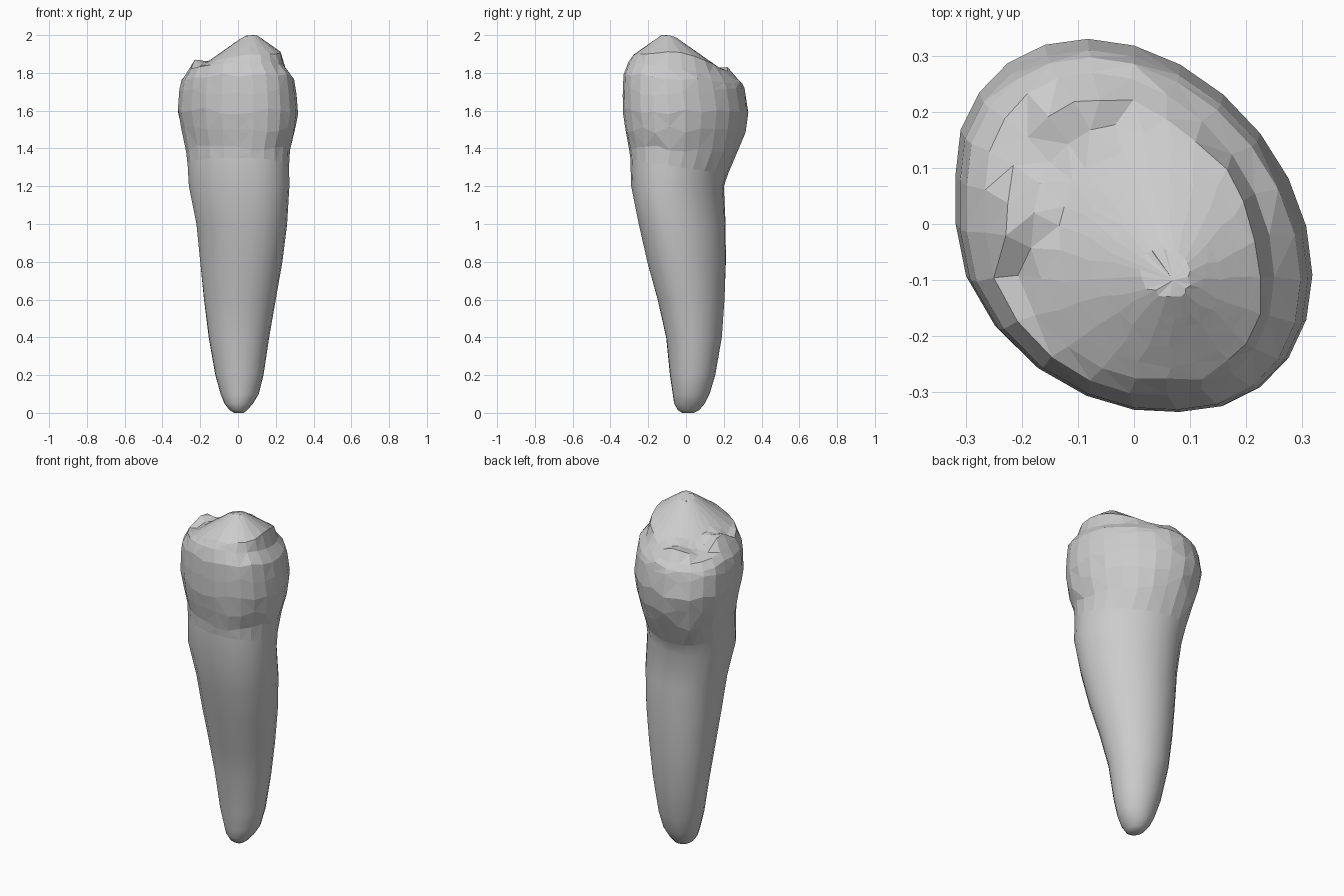
import bpy, bmesh, math, random

if "Cube" in bpy.data.objects:
    bpy.data.objects.remove(bpy.data.objects["Cube"])

random.seed(4)
N = 24  # sides around the tooth

# Silhouette extents: z, x min, x max, y min, y max
PROFILE = [
    (0.00, -0.02, 0.03, -0.02, 0.04), (0.015, -0.045, 0.05, -0.043, 0.07),
    (0.05, -0.072, 0.08, -0.063, 0.10), (0.10, -0.092, 0.11, -0.07, 0.125),
    (0.20, -0.12, 0.135, -0.085, 0.155), (0.40, -0.155, 0.165, -0.105, 0.19),
    (0.60, -0.18, 0.20, -0.15, 0.205), (0.80, -0.20, 0.235, -0.205, 0.212),
    (1.00, -0.22, 0.26, -0.25, 0.21), (1.20, -0.26, 0.272, -0.29, 0.20),
    (1.30, -0.265, 0.27, -0.29, 0.235), (1.40, -0.275, 0.275, -0.30, 0.285),
    (1.50, -0.30, 0.305, -0.32, 0.315), (1.60, -0.318, 0.318, -0.334, 0.33),
    (1.70, -0.31, 0.31, -0.335, 0.31),
]
UPPER = (-0.298, 0.297, -0.331, 0.297)
RIM = (-0.265, 0.25, -0.305, 0.27)
CUSP = (0.07, -0.10)


def extents(z):
    for a, b in zip(PROFILE, PROFILE[1:]):
        if z <= b[0]:
            t = (z - a[0]) / (b[0] - a[0])
            return [p + (q - p) * t for p, q in zip(a[1:], b[1:])]
    return PROFILE[-1][1:]


def outline(ang, ext, skew):
    """Skewed oval, fuller at the front left, fitted to the extents."""
    k = 1 + 0.10 * skew * max(0, math.cos(ang + 0.75 * math.pi)) ** 4
    u = max(-1, min(1, k * math.cos(ang)))
    v = max(-1, min(1, k * math.sin(ang - 0.27 * skew)))
    x0, x1, y0, y1 = ext
    return (x0 + x1 + u * (x1 - x0)) / 2, (y0 + y1 + v * (y1 - y0)) / 2


def margin(a):
    return 1.31 - 0.04 * math.sin(a)


def rim_z(a):
    return 1.815 - 0.04 * math.sin(a) + 0.015 * math.cos(a)


def chewing_height(x, y):
    def cone(cx, cy, top, slope, flat):
        return top - slope * max(0, math.hypot(x - cx, y - cy) - flat)
    return max(cone(*CUSP, 2.0, 0.7, 0.03), cone(-0.21, 0.0, 1.87, 0.9, 0.03),
               cone(-0.08, 0.2, 1.83, 0.4, 0.03), 1.77)


def loft(name, rings, start=None, end=None, smooth=False):
    bm = bmesh.new()
    loops = [[bm.verts.new(p) for p in r] for r in rings]
    for lo, hi in zip(loops, loops[1:]):
        for i in range(N):
            j = (i + 1) % N
            bm.faces.new((lo[i], lo[j], hi[j], hi[i]))
    for point, loop, flip in ((start, loops[0], True), (end, loops[-1], False)):
        if point:
            tip = bm.verts.new(point)
            for i in range(N):
                tri = (loop[i], loop[(i + 1) % N], tip)
                bm.faces.new(tri[::-1] if flip else tri)
    bmesh.ops.triangulate(bm, faces=bm.faces[:])
    for f in bm.faces:
        f.smooth = smooth
    me = bpy.data.meshes.new(name)
    bm.to_mesh(me)
    bm.free()
    ob = bpy.data.objects.new(name, me)
    bpy.context.collection.objects.link(ob)
    return ob


ANGLES = [2 * math.pi * i / N for i in range(N)]

# Root: smooth tapered shaft up to the curved crown margin
root_rings = []
for row in PROFILE[:10]:
    root_rings.append([(*outline(a, row[1:], row[0] / 1.3), row[0]) for a in ANGLES])
margin_ring = [(*outline(a, extents(margin(a)), 1), margin(a)) for a in ANGLES]
loft("root", root_rings + [margin_ring], start=(0.005, 0.01, 0), smooth=True)

# Crown: bulging faceted wall from the margin to the rim
j = lambda s: random.uniform(-s, s)
crown_rings = [margin_ring]
for z in (1.40, 1.50, 1.60, 1.70):
    crown_rings.append([(*outline(a, extents(z), 1), z + j(0.02)) for a in ANGLES])
crown_rings.append([(*outline(a, UPPER, 1), (1.7 + rim_z(a)) / 2 + 0.01 + j(0.01)) for a in ANGLES])
rim = [(*outline(a, RIM, 1), rim_z(a)) for a in ANGLES]
crown_rings.append(rim)

# Chewing surface: rings closing in on the main cusp, with ridges and a pit
for t in (0.88, 0.74, 0.6, 0.46, 0.32, 0.16):
    ring = []
    for x, y, z in rim:
        px = CUSP[0] + (x - CUSP[0]) * t + j(0.006)
        py = CUSP[1] + (y - CUSP[1]) * t + j(0.006)
        h = chewing_height(px, py)
        ring.append((px, py, (h + z) / 2 if t > 0.85 and h < z else h))
    crown_rings.append(ring)
loft("crown", crown_rings, end=(*CUSP, 2.0))
